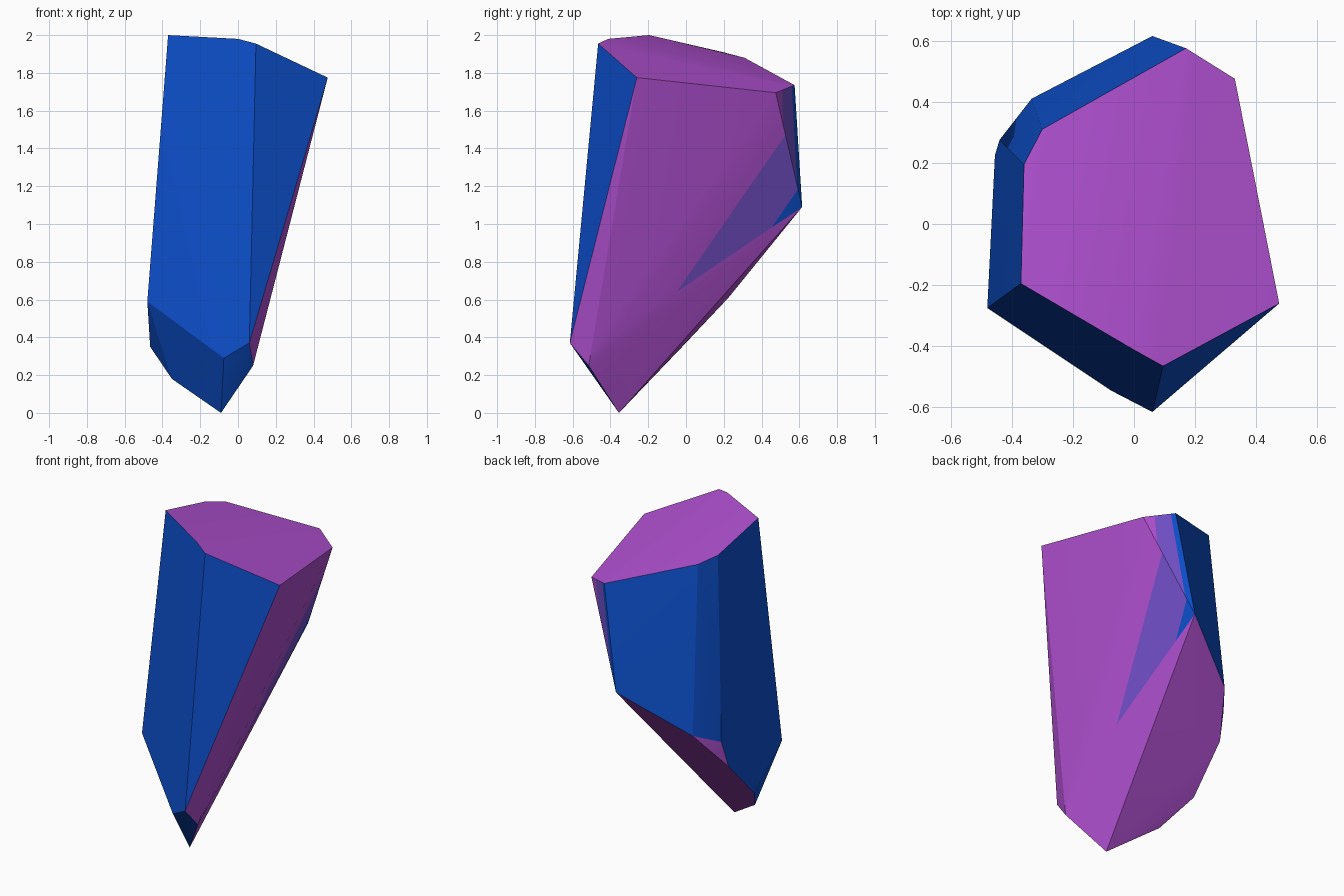
import bpy, bmesh, math
from mathutils import Vector

if "Cube" in bpy.data.objects:
    bpy.data.objects.remove(bpy.data.objects["Cube"])


def material(name, rgb):
    m = bpy.data.materials.new(name)
    m.diffuse_color = (*rgb, 1.0)
    m.use_nodes = True
    m.node_tree.nodes["Principled BSDF"].inputs["Base Color"].default_value = m.diffuse_color
    return m


# Corner points of the crystal
top_rim = [(.095, -.465, 1.955), (0, -.412, 1.98), (-.37, -.195, 2.0), (-.36, .195, 1.91),
           (-.30, .31, 1.88), (.17, .575, 1.735), (.33, .475, 1.695), (.475, -.26, 1.775)]
front_foot = [(.06, -.615, .37), (-.075, -.545, .29), (-.48, -.275, .59), (.08, -.515, .25)]
underside = [(-.09, -.355, 0), (-.35, -.19, .18), (-.465, -.02, .35), (-.455, .225, .61),
             (-.44, .275, .78), (-.335, .41, .84), (.06, .615, 1.09)]

bm = bmesh.new()
for p in top_rim + front_foot + underside:
    bm.verts.new(p)
hull = bmesh.ops.convex_hull(bm, input=bm.verts)
loose = [v for v in bm.verts if not v.link_faces]
bmesh.ops.delete(bm, geom=loose, context='VERTS')
bmesh.ops.recalc_face_normals(bm, faces=bm.faces)


def is_main_right(f):
    return f.normal.x > .6 and f.normal.y > -.3


def is_back_sliver(f):
    return f.normal.x > .3 and f.normal.y > .6


def cut(test, a, b):
    """Split the chosen faces along a line given in (y, z)."""
    faces = [f for f in bm.faces if test(f)]
    geom = set(faces)
    for f in faces:
        geom.update(f.edges)
        geom.update(f.verts)
    bmesh.ops.bisect_plane(bm, geom=list(geom), dist=1e-5,
                           plane_co=Vector((0, a[0], a[1])),
                           plane_no=Vector((0, a[1] - b[1], b[0] - a[0])))
    bm.normal_update()


def side(c, a, b):
    """Positive when c lies above-left of the line a to b."""
    return (b[0] - a[0]) * (c.z - a[1]) - (b[1] - a[1]) * (c.y - a[0])


# Tinted wedge on the right side and its continuation on the back sliver
tip, corner = (-.05, .64), (.615, 1.09)
upper = (.515, 1.455)
blue_a, blue_b = (.48, 1.02), (.59, 1.18)
rim_a, rim_b = (.51, 1.71), (.56, 1.73)
for a, b in ((tip, upper), (tip, corner), (blue_a, blue_b)):
    cut(is_main_right, a, b)
cut(is_back_sliver, upper, rim_a)
cut(is_back_sliver, blue_b, rim_b)

# Colour by direction and position
BLUE, PURPLE, VIOLET = 0, 1, 2
for f in bm.faces:
    n, c = f.normal, f.calc_center_median()
    f.material_index = BLUE
    if is_back_sliver(f):
        if side(c, blue_b, rim_b) > 0:
            f.material_index = PURPLE if side(c, upper, rim_a) > 0 else VIOLET
    elif is_main_right(f):
        f.material_index = PURPLE
        if side(c, tip, upper) < 0 and side(c, tip, corner) > 0:
            f.material_index = VIOLET if side(c, blue_a, blue_b) > 0 else BLUE
    elif (n.z > .5 or n.x > .6 or (n.z < -.3 and n.y > .3)
          or (n.y > .35 and c.z < .76)):
        f.material_index = PURPLE

mesh = bpy.data.meshes.new("crystal_shard")
bm.to_mesh(mesh)
bm.free()
mesh.materials.append(material("deep_blue", (.004, .08, .61)))
mesh.materials.append(material("purple", (.43, .08, .63)))
mesh.materials.append(material("violet_blend", (.17, .08, .58)))
shard = bpy.data.objects.new("crystal_shard", mesh)
bpy.context.collection.objects.link(shard)
bpy.context.view_layer.objects.active = shard
shard.select_set(True)
bpy.ops.object.shade_smooth_by_angle(angle=math.radians(20))
